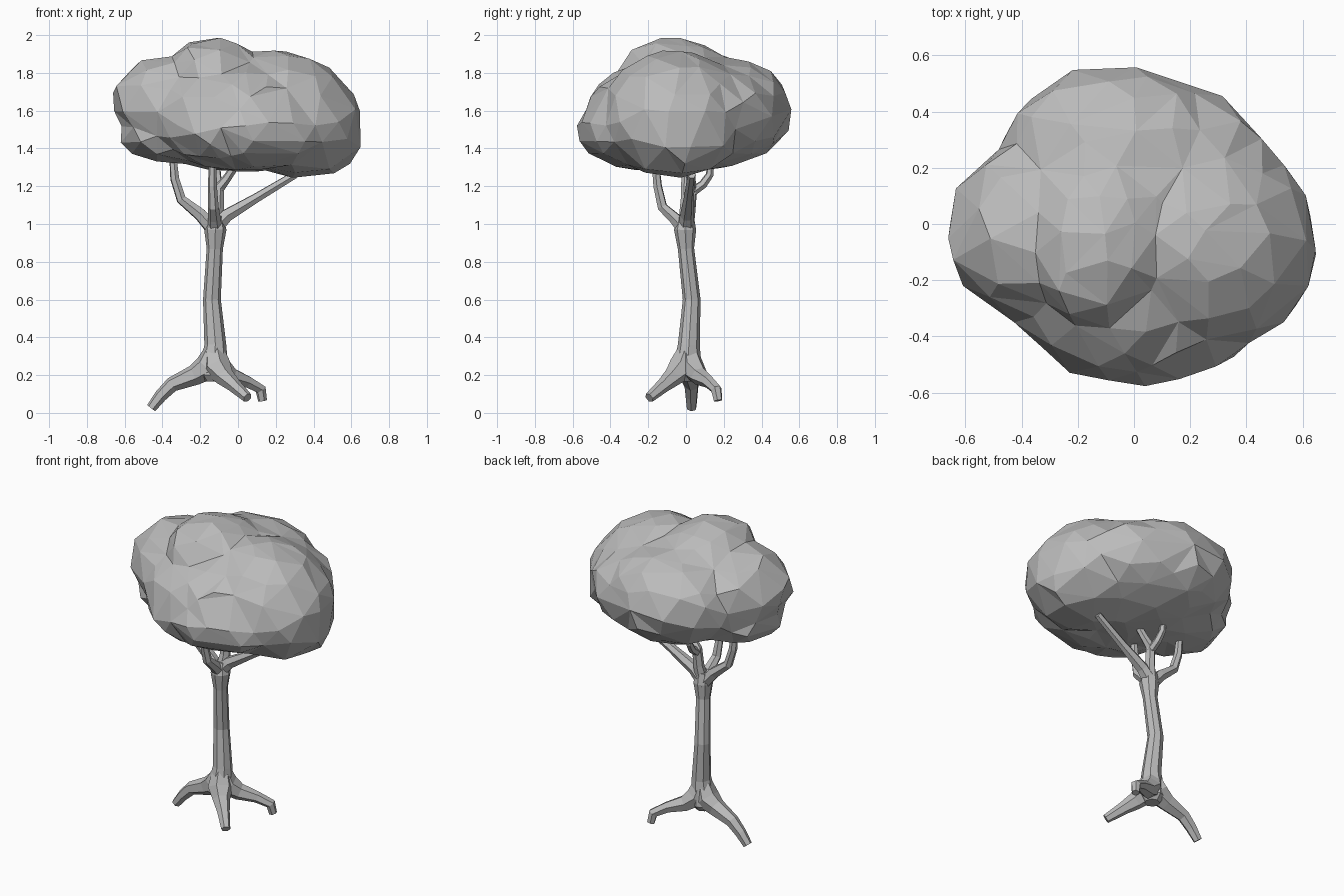
import bpy, bmesh, math, random
from mathutils import Vector, Euler

if "Cube" in bpy.data.objects:
    bpy.data.objects.remove(bpy.data.objects["Cube"])

grey = bpy.data.materials.new("plain grey")
grey.use_nodes = True
COLOUR = (0.5, 0.5, 0.5, 1)
grey.diffuse_color = COLOUR
grey.node_tree.nodes["Principled BSDF"].inputs["Base Color"].default_value = COLOUR


def finish(name, bm):
    """Turn a bmesh into a flat-shaded grey object."""
    bmesh.ops.recalc_face_normals(bm, faces=bm.faces)
    mesh = bpy.data.meshes.new(name)
    bm.to_mesh(mesh)
    bm.free()
    mesh.materials.append(grey)
    obj = bpy.data.objects.new(name, mesh)
    bpy.context.collection.objects.link(obj)
    return obj


def limb(name, path, sides=6):
    """Faceted tube through (x, y, z, radius) points, capped at both ends."""
    bm = bmesh.new()
    pts = [Vector(p[:3]) for p in path]
    side = None
    rings = []
    for i, p in enumerate(pts):
        before = (p - pts[i - 1]).normalized() if i else Vector()
        after = (pts[i + 1] - p).normalized() if i + 1 < len(pts) else Vector()
        axis = (before + after).normalized()
        side = side or axis.orthogonal()
        side = (side - axis * side.dot(axis)).normalized()
        up = axis.cross(side)
        turns = [math.tau * k / sides for k in range(sides)]
        rings.append([bm.verts.new(p + path[i][3] * (side * math.cos(a) + up * math.sin(a)))
                      for a in turns])
    for a, b in zip(rings, rings[1:]):
        for k in range(sides):
            n = (k + 1) % sides
            bm.faces.new((a[k], a[n], b[n], b[k]))
    bm.faces.new(rings[0])
    bm.faces.new(rings[-1])
    return finish(name, bm)


def reach(origin, ray, lobe):
    """Distance along a ray to the far side of a tilted ellipsoid, or 0."""
    centre, radii, tilt = lobe
    back = Euler(tilt).to_matrix().transposed()
    o, d = (Vector([c / r for c, r in zip(back @ v, radii)])
            for v in (origin - Vector(centre), ray))
    a, b, c = d.dot(d), o.dot(d), o.dot(o) - 1
    root = b * b - a * c
    return max(0, (math.sqrt(root) - b) / a) if root > 0 else 0


# Trunk with a flared foot and a widened fork
limb("trunk", [(-.13, .01, .165, .045), (-.13, .01, .2, .075), (-.125, .01, .28, .07),
               (-.12, .015, .36, .058), (-.138, .03, .6, .047), (-.123, .0, .87, .043),
               (-.12, -.005, .97, .059), (-.12, 0, 1.04, .042)], 8)

# Roots
limb("root_right", [(-.125, .01, .34, .05), (-.16, .015, .24, .075), (-.23, .02, .2, .055),
                    (-.35, .03, .15, .04), (-.41, .03, .09, .034), (-.46, .03, .025, .027)])
limb("root_front_left", [(-.125, .01, .34, .05), (-.11, -.02, .24, .075), (-.07, -.07, .19, .052),
                         (-.02, -.12, .145, .038), (.05, -.195, .08, .027)])
limb("root_back_left", [(-.125, .01, .34, .05), (-.1, .03, .24, .07), (-.04, .07, .195, .05),
                        (.05, .12, .165, .034), (.12, .16, .125, .03), (.13, .17, .065, .024)])

# Branches
limb("branch_left", [(-.14, 0, .96, .045), (-.06, .005, 1.045, .038), (.1, .015, 1.14, .027),
                     (.3, .03, 1.26, .022)])
limb("branch_right", [(-.12, 0, .96, .042), (-.2, 0, 1.05, .036), (-.3, 0, 1.13, .028),
                      (-.335, 0, 1.24, .025), (-.345, 0, 1.36, .02)])
limb("branch_front", [(-.12, .01, .95, .042), (-.125, -.06, 1.03, .034), (-.13, -.125, 1.09, .028),
                      (-.135, -.15, 1.2, .024), (-.135, -.165, 1.36, .02)])
limb("branch_back", [(-.12, 0, .97, .042), (-.105, .02, 1.08, .032), (-.1, .03, 1.19, .03),
                     (-.06, .025, 1.24, .024), (.02, .01, 1.36, .02)])
limb("branch_back_fork", [(-.1, .02, 1.16, .026), (-.105, .09, 1.21, .024),
                          (-.11, .125, 1.26, .021), (-.115, .135, 1.36, .018)])

# Crown: one faceted shell around several rounded lobes
LOBES = [((0, 0, 1.58), (.56, .53, .3), (0, 0, 0)),
         ((.27, -.06, 1.58), (.4, .37, .31), (0, .5, 0)),
         ((.04, -.22, 1.5), (.47, .345, .21), (0, 0, 0)),
         ((-.06, .23, 1.6), (.41, .32, .27), (0, 0, 0)),
         ((-.12, -.02, 1.72), (.29, .34, .25), (-.3, 0, -.25)),
         ((-.38, -.02, 1.65), (.28, .3, .23), (0, -.1, 0)),
         ((-.35, -.03, 1.48), (.27, .29, .155), (0, 0, 0))]
rng = random.Random(4)
middle = Vector((0, 0, 1.6))
shell = bmesh.new()
bmesh.ops.create_icosphere(shell, subdivisions=4, radius=1)
for v in shell.verts:
    ray = v.co.normalized()
    v.co = middle + ray * max(reach(middle, ray, lobe) for lobe in LOBES) * rng.uniform(.985, 1.03)
crown = finish("crown", shell)
facets = crown.modifiers.new("large_facets", 'DECIMATE')
facets.ratio = .26
